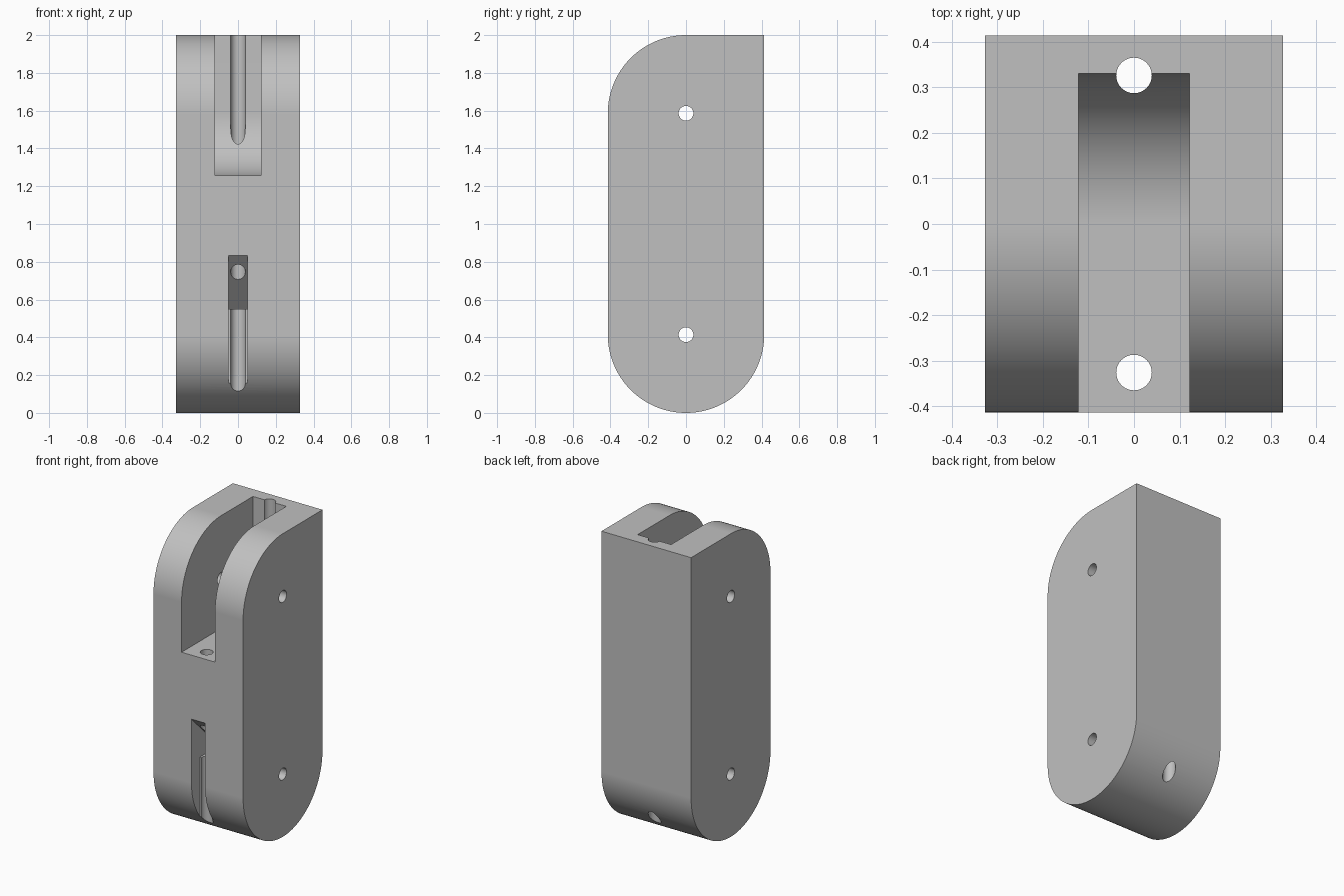
import bpy, bmesh, math
from mathutils import Vector

cube = bpy.data.objects.get("Cube")
if cube:
    bpy.data.objects.remove(cube, do_unlink=True)

HALF_W, R = 0.327, 0.414          # half width, outer radius
LOW, HIGH = R, 2 - R              # heights of the two pin axes
ROPE_Y, SLOT_R = 0.326, 0.33      # rope bore offset, wheel slot radius
HOLE_R = 0.039

grey = bpy.data.materials.new("plain grey")
grey.use_nodes = True
colour = (0.53, 0.53, 0.53, 1)
grey.diffuse_color = colour
grey.node_tree.nodes["Principled BSDF"].inputs["Base Color"].default_value = colour


def arc(cz, r, start, end, steps):
    """Points (y, z) on an arc about the pin axis, angles in degrees."""
    angles = [math.radians(start + (end - start) * i / steps) for i in range(steps + 1)]
    return [(r * math.cos(a), cz + r * math.sin(a)) for a in angles]


def extrude_x(name, profile, half):
    """Solid made from a (y, z) profile, symmetric about x = 0."""
    bm = bmesh.new()
    face = bm.faces.new([bm.verts.new((-half, y, z)) for y, z in profile])
    top = bmesh.ops.extrude_face_region(bm, geom=[face])["geom"]
    verts = [g for g in top if isinstance(g, bmesh.types.BMVert)]
    bmesh.ops.translate(bm, verts=verts, vec=Vector((2 * half, 0, 0)))
    bmesh.ops.recalc_face_normals(bm, faces=bm.faces)
    mesh = bpy.data.meshes.new(name)
    bm.to_mesh(mesh)
    bm.free()
    obj = bpy.data.objects.new(name, mesh)
    bpy.context.collection.objects.link(obj)
    mesh.materials.append(grey)
    return obj


def bore(name, location, depth, rotation=(0, 0, 0)):
    bpy.ops.mesh.primitive_cylinder_add(vertices=40, radius=HOLE_R, depth=depth,
                                        location=location, rotation=rotation)
    obj = bpy.context.object
    obj.name = name
    obj.data.materials.append(grey)
    return obj


# Body: round bottom, round top front, square top back
body = extrude_x("pulley_block_body",
                 arc(LOW, R, 0, -180, 64) + arc(HIGH, R, 180, 90, 32) + [(R, 2)], HALF_W)

# Wheel slot: open at the front and top, curved floor at the back
wheel_slot = extrude_x("wheel_slot_cutter",
                       arc(HIGH, SLOT_R, 0, -90, 32)
                       + [(-1, HIGH - SLOT_R), (-1, 2.2), (SLOT_R, 2.2)], 0.122)

# Rope notch: sloping ceiling, inner ledge and shallow back wall
ledge = 0.55
rope_notch = extrude_x("rope_notch_cutter",
                       [(-0.6, LOW + 0.606), (LOW - ledge + 0.006, ledge), (-ROPE_Y, ledge),
                        (-ROPE_Y, -0.1), (-0.6, -0.1)], 0.05)

# Bores: two upright rope bores and two cross pins
cutters = [wheel_slot, rope_notch]
for side, y in (("front", -ROPE_Y), ("back", ROPE_Y)):
    cutters.append(bore(side + "_rope_bore_cutter", (0, y, 1), 2.4))
for level, z in (("lower", LOW), ("upper", HIGH)):
    cutters.append(bore(level + "_pin_bore_cutter", (0, 0, z), 1, (0, math.pi / 2, 0)))

bpy.ops.object.select_all(action="DESELECT")
body.select_set(True)
bpy.context.view_layer.objects.active = body
for cutter in cutters:
    cutter.hide_render = True
    cut = body.modifiers.new(cutter.name, "BOOLEAN")
    cut.operation, cut.solver, cut.object = "DIFFERENCE", "EXACT", cutter
    bpy.ops.object.modifier_apply(modifier=cut.name)
    bpy.data.objects.remove(cutter, do_unlink=True)

# Smooth curves, crisp corners, even flats
bpy.ops.object.shade_smooth_by_angle(angle=math.radians(30))
even = body.modifiers.new("even_flats", "WEIGHTED_NORMAL")
even.keep_sharp = True
